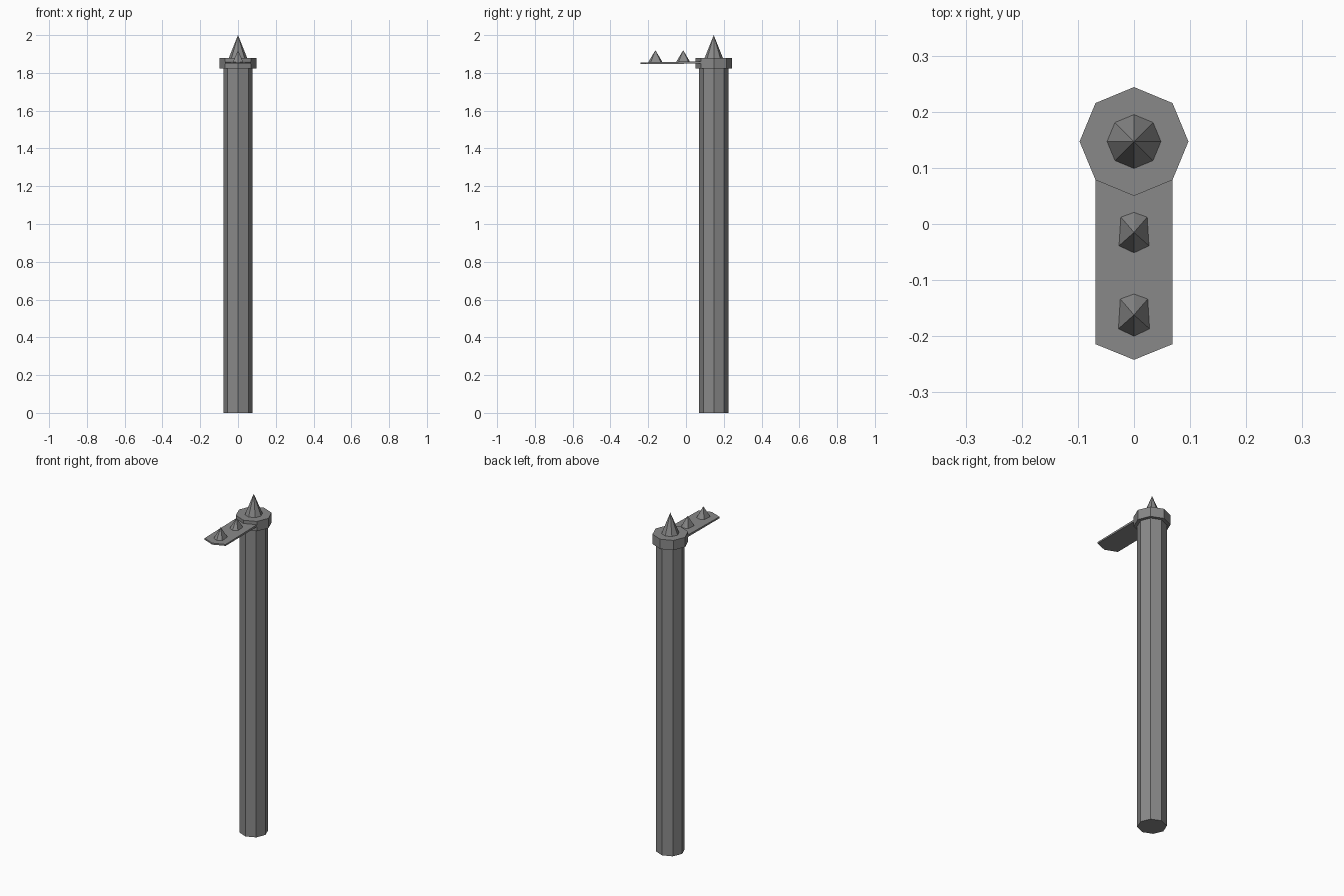
import bpy
import math

if "Cube" in bpy.data.objects:
    bpy.data.objects.remove(bpy.data.objects["Cube"])

POST_Y = 0.147

# Dark iron grey for every part
iron = bpy.data.materials.new("dark_iron")
iron.diffuse_color = (0.25, 0.25, 0.25, 1)
iron.use_nodes = True
iron.node_tree.nodes["Principled BSDF"].inputs["Base Color"].default_value = iron.diffuse_color


def make(name, verts, faces):
    me = bpy.data.meshes.new(name)
    me.from_pydata(verts, [], faces)
    me.materials.append(iron)
    me.update()
    ob = bpy.data.objects.new(name, me)
    bpy.context.collection.objects.link(ob)
    return ob


def octagon(r):
    return [(r * math.cos(i * math.pi / 4), POST_Y + r * math.sin(i * math.pi / 4))
            for i in range(8)]


def loft(name, low, z0, high, z1):
    n = len(low)
    verts = [(x, y, z0) for x, y in low] + [(x, y, z1) for x, y in high]
    faces = [(i, (i + 1) % n, n + (i + 1) % n, n + i) for i in range(n)]
    faces += [tuple(reversed(range(n))), tuple(range(n, 2 * n))]
    return make(name, verts, faces)


def spike(name, base, z0, apex):
    n = len(base)
    verts = [(x, y, z0) for x, y in base] + [apex]
    faces = [(i, (i + 1) % n, n) for i in range(n)] + [tuple(reversed(range(n)))]
    return make(name, verts, faces)


# Octagonal post, collar and top spike
loft("post", octagon(0.078), 0, octagon(0.078), 1.83)
loft("collar", octagon(0.097), 1.822, octagon(0.097), 1.88)
spike("top_spike", octagon(0.048), 1.88, (0, POST_Y, 2.0))

# Thin pointed plate, drooping very slightly towards the tip
outline = [(-0.069, 0.08), (-0.069, -0.214), (0, -0.242), (0.069, -0.214), (0.069, 0.08)]
plate = loft("plate", outline, 1.849, outline, 1.861)
for v in plate.data.vertices:
    if v.co.y < -0.2:
        v.co.z = 1.847 if v.co.z < 1.855 else 1.856

# Six-sided spikes on the plate
for i, y in enumerate((-0.015, -0.162)):
    base = [(0, y + 0.038), (-0.025, y + 0.029), (-0.028, y - 0.025),
            (0, y - 0.038), (0.028, y - 0.025), (0.025, y + 0.029)]
    spike(f"plate_spike_{i + 1}", base, 1.856, (0, y, 1.92))
